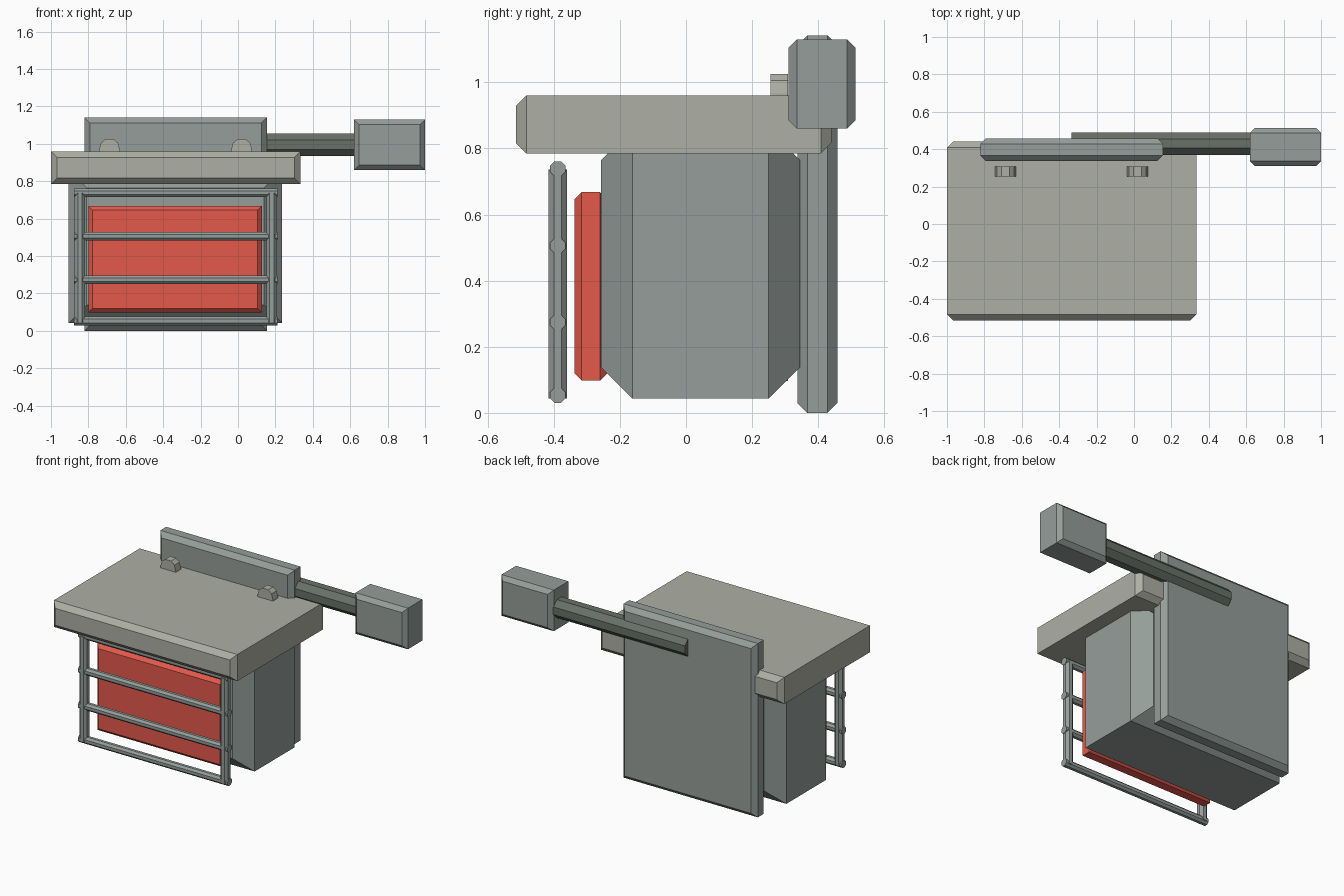
import bpy, bmesh, math
from mathutils import Matrix

if "Cube" in bpy.data.objects:
    bpy.data.objects.remove(bpy.data.objects["Cube"])


def material(name, rgb):
    m = bpy.data.materials.new(name)
    m.diffuse_color = (*rgb, 1)
    m.use_nodes = True
    m.node_tree.nodes["Principled BSDF"].inputs["Base Color"].default_value = m.diffuse_color
    return m


RED = material("red", (0.78, 0.10, 0.07))
BEIGE = material("beige_grey", (0.42, 0.43, 0.37))
STEEL = material("steel_grey", (0.30, 0.34, 0.32))
DARK = material("dark_grey", (0.14, 0.16, 0.14))


def finish(name, bm, mat):
    bmesh.ops.recalc_face_normals(bm, faces=bm.faces)
    me = bpy.data.meshes.new(name)
    bm.to_mesh(me)
    bm.free()
    me.materials.append(mat)
    ob = bpy.data.objects.new(name, me)
    bpy.context.collection.objects.link(ob)
    return ob


def loft(name, rings, mat):
    """Skin closed rings of equal point count and cap both ends."""
    bm = bmesh.new()
    loops = [[bm.verts.new(p) for p in r] for r in rings]
    n = len(loops[0])
    for a, b in zip(loops, loops[1:]):
        for i in range(n):
            j = (i + 1) % n
            bm.faces.new((a[i], a[j], b[j], b[i]))
    bm.faces.new(loops[0])
    bm.faces.new(loops[-1])
    return finish(name, bm, mat)


def slab(name, x, y, z, c, mat):
    """Box whose front and back faces are chamfered by c."""
    rings = []
    for yy, d in ((y[0], c), (y[0] + c, 0), (y[1] - c, 0), (y[1], c)):
        x0, x1, z0, z1 = x[0] + d, x[1] - d, z[0] + d, z[1] - d
        rings.append([(x0, yy, z0), (x1, yy, z0), (x1, yy, z1), (x0, yy, z1)])
    return loft(name, rings, mat)


def rod(name, axis, start, end, centre, r, mat):
    """Octagonal rod with flat sides at distance r, along x or z."""
    rings = []
    for t in (start, end):
        ring = []
        for k in range(8):
            a = math.pi / 8 + k * math.pi / 4
            u = centre[0] + r / math.cos(math.pi / 8) * math.cos(a)
            v = centre[1] + r / math.cos(math.pi / 8) * math.sin(a)
            ring.append((t, u, v) if axis == 'x' else (u, v, t))
        rings.append(ring)
    return loft(name, rings, mat)


# Main blocks
slab("top_slab", (-1.0, 0.333), (-0.515, 0.44), (0.785, 0.96), 0.032, BEIGE)
slab("body", (-0.905, 0.235), (-0.257, 0.345), (0.043, 0.86), 0.095, STEEL)
slab("back_panel", (-0.822, 0.155), (0.337, 0.458), (0.0, 1.142), 0.03, STEEL)
slab("red_front_panel", (-0.8, 0.127), (-0.338, -0.238), (0.098, 0.668), 0.022, RED)

# Side arm and its end block
rod("arm", 'x', -0.335, 0.66, (0.43, 0.995), 0.06, DARK)
slab("arm_end_block", (0.62, 1.0), (0.31, 0.513), (0.86, 1.13), 0.026, STEEL)

# Guard frame in front of the red panel
for i, x in enumerate((-0.845, 0.18)):
    rod(f"guard_post_{i + 1}", 'z', 0.043, 0.737, (x, -0.388), 0.028, STEEL)
for i, z in enumerate((0.053, 0.274, 0.505, 0.738)):
    rod(f"guard_rail_{i + 1}", 'x', -0.876, 0.211, (-0.388, z), 0.023, STEEL)

# Upright straps whose rounded tops show above the slab
half = [(0.056, 0.967), (0.046, 1.005), (0.022, 1.025)]
profile = [(-0.056, 0.096), (0.056, 0.096)] + half + [(-x, z) for x, z in reversed(half)]
for i, cx in enumerate((-0.687, 0.019)):
    rings = [[(cx + x, y, z) for x, z in profile] for y in (0.255, 0.308)]
    loft(f"strap_{i + 1}", rings, BEIGE)
